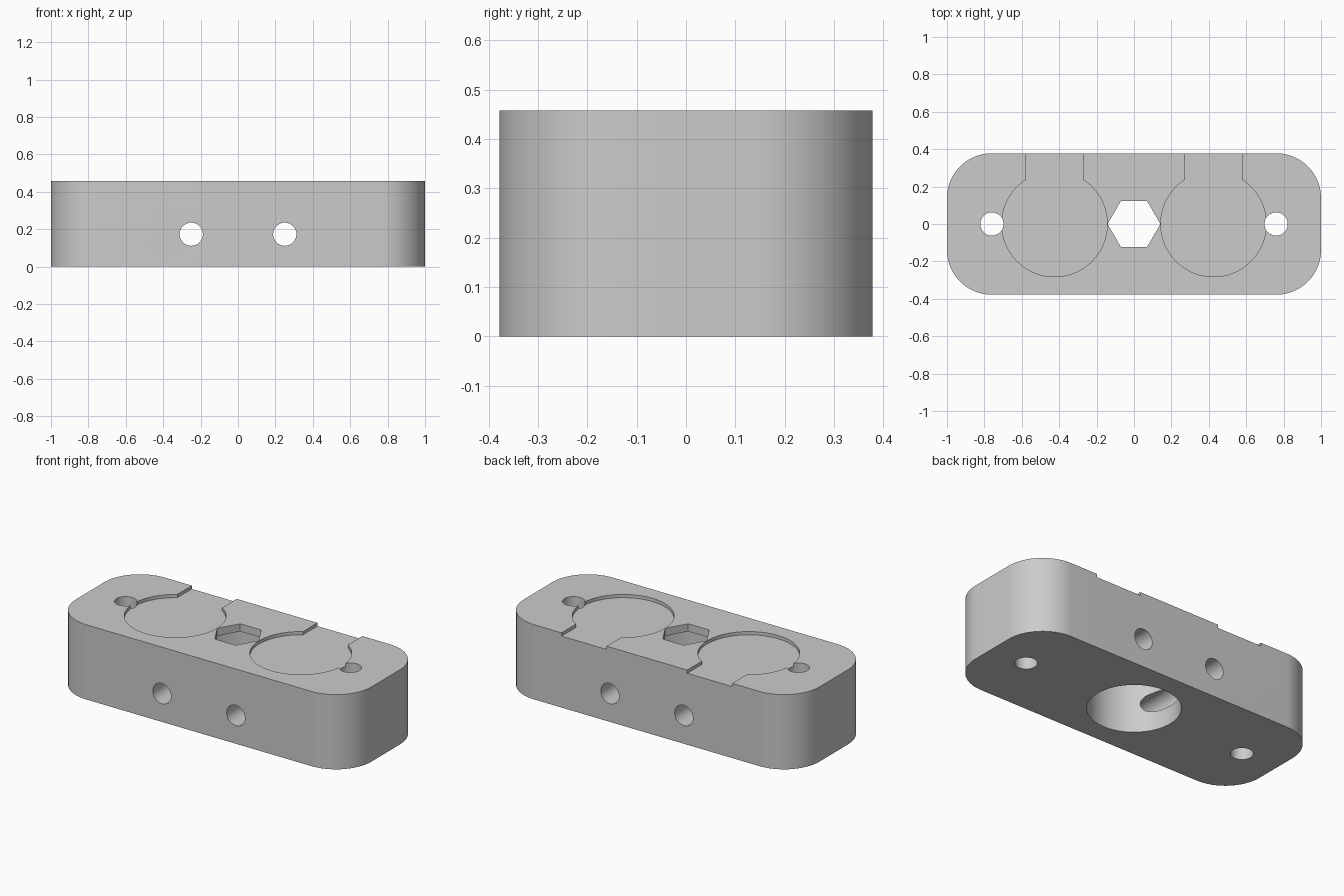
import bpy, bmesh, math
from mathutils import Matrix

HEIGHT, HALF_DEPTH, CORNER = 0.457, 0.378, 0.24
POCKET_Z = HEIGHT - 0.02

cube = bpy.data.objects.get("Cube")
if cube:
    bpy.data.objects.remove(cube, do_unlink=True)

grey = bpy.data.materials.new("plain grey")
grey.use_nodes = True
colour = (0.6, 0.6, 0.6, 1)
grey.diffuse_color = colour
grey.node_tree.nodes["Principled BSDF"].inputs["Base Color"].default_value = colour


def arc(cx, cy, r, start, end, steps):
    angles = [math.radians(start + (end - start) * i / steps) for i in range(steps + 1)]
    return [(cx + r * math.cos(a), cy + r * math.sin(a)) for a in angles]


def prism(name, outline, low, high, turn=None):
    """Extrude a closed counter-clockwise outline between two heights."""
    bm = bmesh.new()
    base = bm.faces.new([bm.verts.new((x, y, low)) for x, y in outline])
    grown = bmesh.ops.extrude_face_region(bm, geom=[base])["geom"]
    top = [v for v in grown if isinstance(v, bmesh.types.BMVert)]
    bmesh.ops.translate(bm, verts=top, vec=(0, 0, high - low))
    bmesh.ops.recalc_face_normals(bm, faces=bm.faces)
    if turn:
        bm.transform(turn)
    mesh = bpy.data.meshes.new(name)
    bm.to_mesh(mesh)
    bm.free()
    mesh.materials.append(grey)
    obj = bpy.data.objects.new(name, mesh)
    bpy.context.collection.objects.link(obj)
    return obj


def circle(cx, cy, r, steps=64):
    return arc(cx, cy, r, 0, 360, steps)[:-1]


# Rounded block
outline = []
for sx, sy, start in ((1, 1, 0), (-1, 1, 90), (-1, -1, 180), (1, -1, 270)):
    outline += arc(sx * (1 - CORNER), sy * (HALF_DEPTH - CORNER), CORNER, start, start + 90, 24)
block = prism("mounting_block", outline, 0, HEIGHT)

# Centre socket: hexagon above a wide round bore
cutters = [
    prism("round_bore_cutter", circle(0, 0, 0.255, 96), -0.1, 0.41),
    prism("hex_socket_cutter", circle(0, 0, 0.141, 6), 0.3, HEIGHT + 0.1),
]

# Keyhole pockets, vertical bolt holes and crosswise holes on both sides
for side, sx in (("left", 1), ("right", -1)):
    cx, r, half = sx * 0.425, 0.282, 0.152
    edge = math.degrees(math.acos(half / r))
    keyhole = arc(cx, 0, r, 180 - edge, 360 + edge, 80)
    keyhole += [(cx + half, 0.5), (cx - half, 0.5)]
    cutters.append(prism(side + "_pocket_cutter", keyhole, POCKET_Z, HEIGHT + 0.1))
    cutters.append(prism(side + "_bolt_hole_cutter", circle(sx * 0.76, 0, 0.062, 48),
                         -0.1, HEIGHT + 0.1))
    lay_down = Matrix.Translation((sx * 0.25, 0, 0.173)) @ Matrix.Rotation(math.pi / 2, 4, "X")
    cutters.append(prism(side + "_cross_hole_cutter", circle(0, 0, 0.062, 48),
                         -0.5, 0.5, lay_down))

for cutter in cutters:
    cutter.hide_render = True
    cutter.hide_viewport = True
    cut = block.modifiers.new(cutter.name, "BOOLEAN")
    cut.operation = "DIFFERENCE"
    cut.solver = "EXACT"
    cut.object = cutter

# Smooth the curved walls while keeping the rims crisp
bpy.context.view_layer.objects.active = block
block.select_set(True)
for cut in list(block.modifiers):
    bpy.ops.object.modifier_apply(modifier=cut.name)
for cutter in cutters:
    bpy.data.objects.remove(cutter, do_unlink=True)
bpy.ops.object.shade_smooth_by_angle(angle=math.radians(30))
